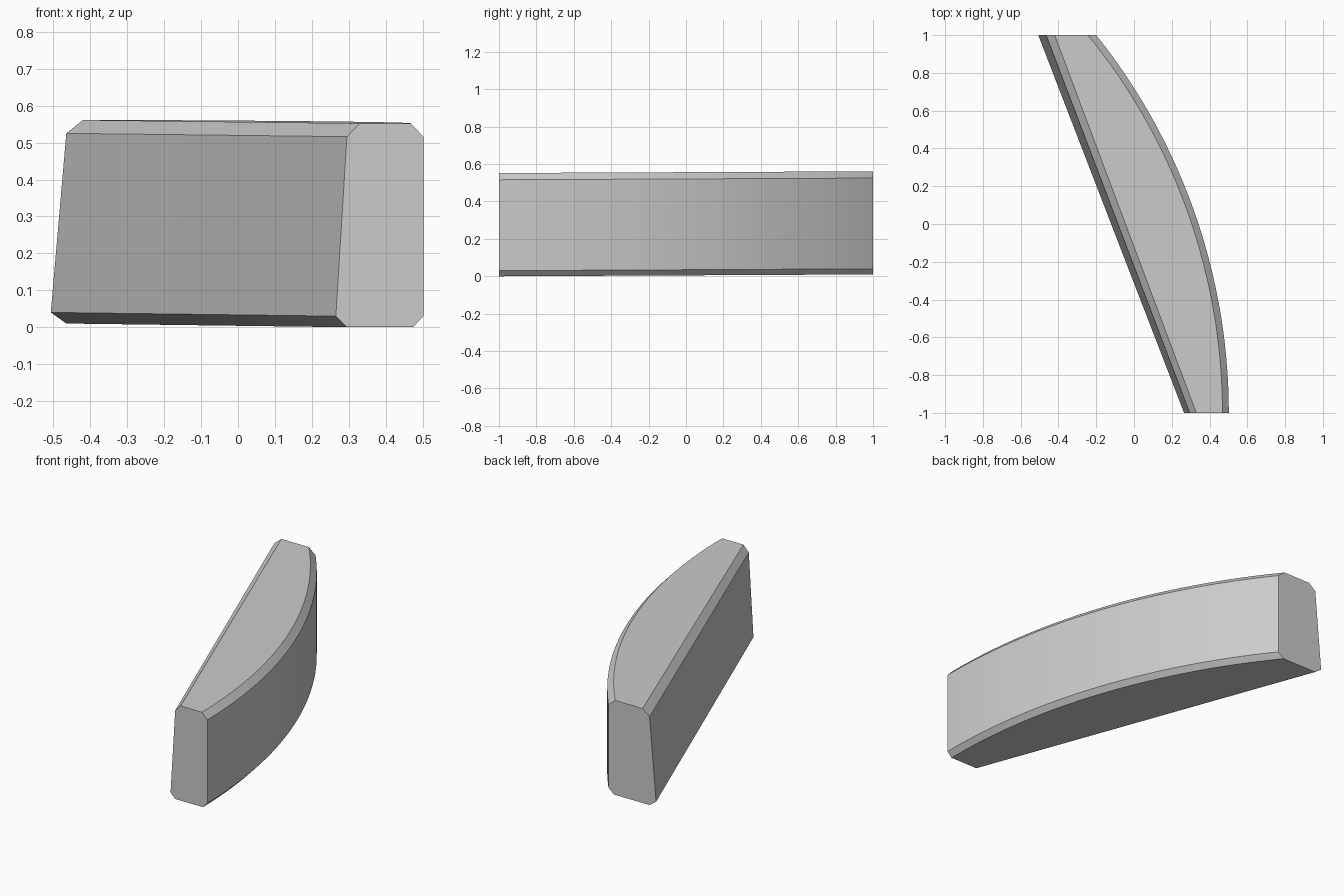
import bpy, bmesh, math

cube = bpy.data.objects.get("Cube")
if cube:
    bpy.data.objects.remove(cube, do_unlink=True)

grey = bpy.data.materials.new("stone_grey")
grey.use_nodes = True
colour = (0.6, 0.6, 0.6, 1)
grey.diffuse_color = colour
grey.node_tree.nodes["Principled BSDF"].inputs["Base Color"].default_value = colour

STEPS = 28
RADIUS, CENTRE_X = 3.2, -2.698


def lerp(a, b, t):
    return a + (b - a) * t


def outer(y, inset):
    """x of the curved side, an arc struck from the front end"""
    return CENTRE_X + math.sqrt((RADIUS - inset) ** 2 - (y + 1) ** 2)


def section(t):
    """Chamfered cross-section: straight leaning side, then the arc side"""
    y = lerp(-1, 1, t)
    low, high = lerp(0, 0.01, t), lerp(0.552, 0.561, t)
    toe = lerp(0.265, -0.507, t)
    foot = lerp(0.295, -0.465, t)
    crown = lerp(0.33, -0.42, t)
    return [(toe, y, low + 0.03), (foot, y, low),
            (outer(y, 0.028), y, low), (outer(y, 0), y, low + 0.03),
            (outer(y, 0), y, high - 0.036), (outer(y, 0.034), y, high),
            (crown, y, high), (foot, y, high - 0.036)]


# Curved block lofted from front to back
bm = bmesh.new()
rings = [[bm.verts.new(p) for p in section(i / STEPS)] for i in range(STEPS + 1)]
for a, b in zip(rings, rings[1:]):
    for i in range(len(a)):
        j = (i + 1) % len(a)
        bm.faces.new((a[i], a[j], b[j], b[i]))

# End caps
bm.faces.new(rings[0])
bm.faces.new(rings[-1])
bmesh.ops.recalc_face_normals(bm, faces=bm.faces)

mesh = bpy.data.meshes.new("curved_block")
bm.to_mesh(mesh)
bm.free()
mesh.materials.append(grey)
block = bpy.data.objects.new("curved_block", mesh)
bpy.context.collection.objects.link(block)
bpy.context.view_layer.objects.active = block
block.select_set(True)
bpy.ops.object.shade_smooth_by_angle(angle=math.radians(25))
